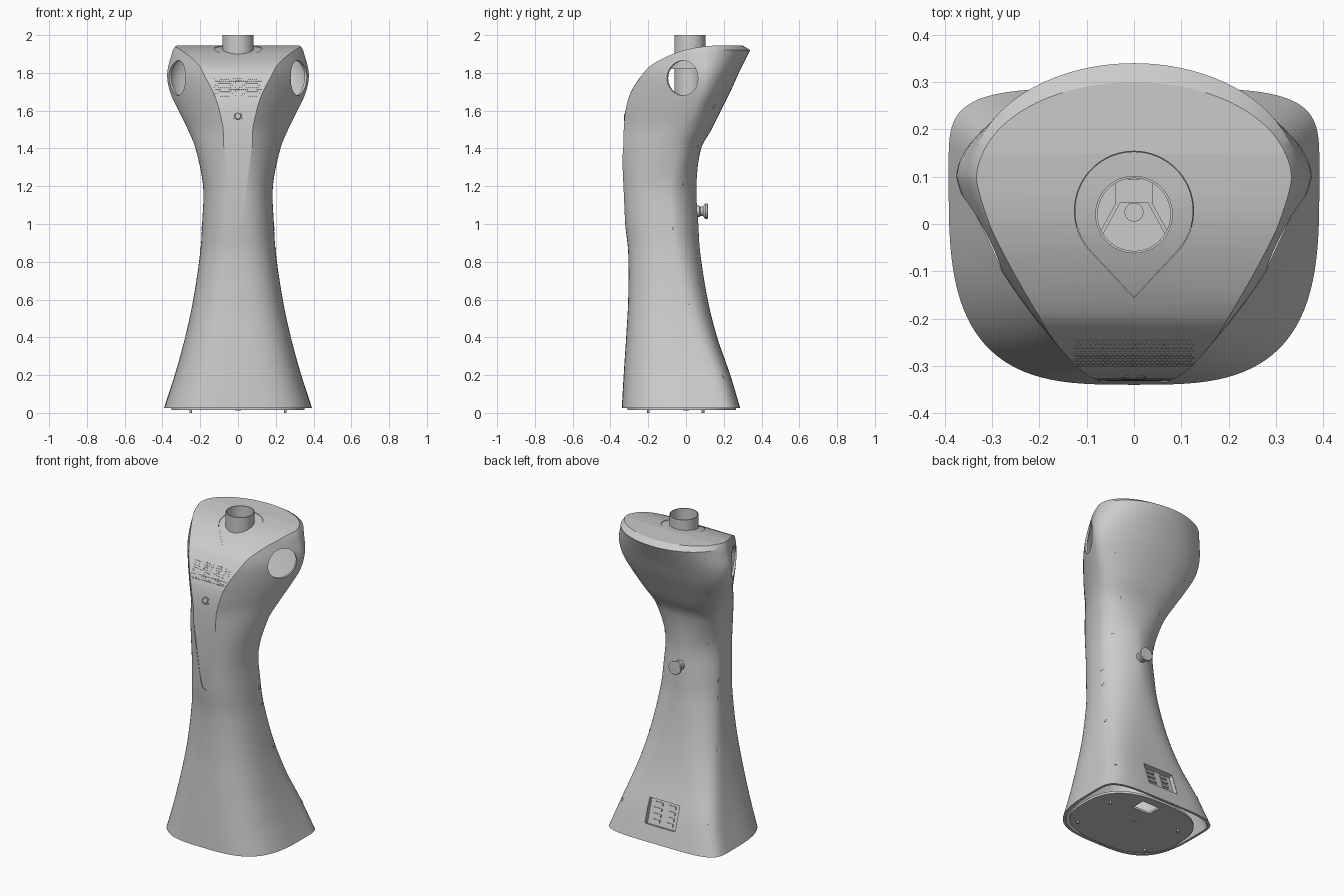
import bpy, bmesh, math
from mathutils import Vector, Matrix

if "Cube" in bpy.data.objects:
    bpy.data.objects.remove(bpy.data.objects["Cube"])

GREY = bpy.data.materials.new("shell grey")
GREY.use_nodes = True
GREY.diffuse_color = (.6, .6, .6, 1)
GREY.node_tree.nodes["Principled BSDF"].inputs["Base Color"].default_value = (.6, .6, .6, 1)


def finish(name, bm):
    bmesh.ops.recalc_face_normals(bm, faces=bm.faces)
    mesh = bpy.data.meshes.new(name)
    bm.to_mesh(mesh)
    bm.free()
    mesh.materials.append(GREY)
    ob = bpy.data.objects.new(name, mesh)
    bpy.context.collection.objects.link(ob)
    return ob


def skin(name, rings):
    """Bridge a list of closed point rings and cap both ends."""
    bm = bmesh.new()
    rows = [[bm.verts.new(p) for p in ring] for ring in rings]
    n = len(rows[0])
    for a, b in zip(rows, rows[1:]):
        for i in range(n):
            j = (i + 1) % n
            bm.faces.new((a[i], a[j], b[j], b[i]))
    bm.faces.new(rows[0])
    bm.faces.new(rows[-1])
    return finish(name, bm)


def revolve(name, profile, matrix, sides=48):
    turn = [math.tau * i / sides for i in range(sides)]
    return skin(name, [[matrix @ Vector((r * math.cos(t), r * math.sin(t), h)) for t in turn]
                       for r, h in profile])


def box(name, size, matrix):
    bm = bmesh.new()
    bmesh.ops.create_cube(bm, size=1, matrix=matrix @ Matrix.Diagonal((*size, 1)))
    return finish(name, bm)


def combine(ob, cutter, operation="DIFFERENCE"):
    mod = ob.modifiers.new("cut", "BOOLEAN")
    mod.operation, mod.object, mod.solver = operation, cutter, "EXACT"
    bpy.context.view_layer.objects.active = ob
    bpy.ops.object.modifier_apply(modifier=mod.name)
    bpy.data.objects.remove(cutter)


def smooth(ob, angle=30):
    bpy.ops.object.select_all(action="DESELECT")
    ob.select_set(True)
    bpy.context.view_layer.objects.active = ob
    bpy.ops.object.shade_smooth_by_angle(angle=math.radians(angle))


# Body sections: height, half width, front y, widest y, back y, front and back roundness
LEVELS = [
    (.025, .392, -.34, .1, .287, 3.2, 4.5), (.2, .335, -.33, .05, .235, 3, 4.5),
    (.4, .28, -.317, 0, .165, 2.8, 3.5), (.6, .237, -.306, -.03, .115, 2.6, 2.6),
    (.85, .2, -.306, -.06, .075, 2.4, 2), (1, .19, -.322, -.07, .065, 2.3, 1.75),
    (1.2, .185, -.337, -.08, .055, 2.2, 1.75), (1.4, .225, -.361, -.05, .08, 1.7, 2.3),
    (1.5, .265, -.375, 0, .135, 1.45, 2.4), (1.6, .315, -.39, .05, .185, 1.35, 2.2),
    (1.7, .36, -.395, .09, .235, 1.3, 2), (1.8, .375, -.38, .1, .28, 1.3, 2),
    (1.92, .345, -.32, .1, .34, 1.35, 2), (1.97, .315, -.28, .1, .26, 1.4, 2)]


def level(z):
    """Section values at any height, by a smooth curve through LEVELS."""
    k = max(i for i in range(len(LEVELS) - 1) if i == 0 or LEVELS[i][0] <= z)
    a, b = LEVELS[k], LEVELS[k + 1]
    p, q = LEVELS[max(k - 1, 0)], LEVELS[min(k + 2, len(LEVELS) - 2)]
    h = b[0] - a[0]
    t = (z - a[0]) / h
    if k >= len(LEVELS) - 2 or t < 0:
        return [u + (v - u) * t for u, v in zip(a, b)][1:]
    out = []
    for i in range(1, len(a)):
        m0 = (b[i] - p[i]) / (b[0] - p[0]) * h
        m1 = (q[i] - a[i]) / (q[0] - a[0]) * h
        out.append((2 * t**3 - 3 * t**2 + 1) * a[i] + (t**3 - 2 * t**2 + t) * m0
                   + (3 * t**2 - 2 * t**3) * b[i] + (t**3 - t**2) * m1)
    return out


def superellipse(w, yf, yw, yb, nf, nb, z, sides=112):
    ring = []
    for i in range(sides):
        t = math.tau * i / sides
        c, s = math.cos(t), math.sin(t)
        n, reach = (nb, yb - yw) if s > 0 else (nf, yw - yf)
        ring.append((math.copysign(abs(c) ** (2 / n), c) * w,
                     yw + math.copysign(abs(s) ** (2 / n), s) * reach, z))
    return ring


def section(z, inset=0):
    w, yf, yw, yb, nf, nb = level(z)
    return superellipse(w - inset, yf + inset, yw, yb - inset, nf, nb, z)


def side_x(y, z):
    w, yf, yw, yb, nf, nb = level(z)
    n, reach = (nb, yb - yw) if y > yw else (nf, yw - yf)
    return w * max(0, 1 - abs((y - yw) / reach) ** n) ** (1 / n)


# Front panel and top: one arch profile (y, z)
KEYS = [(-.317, 1), (-.329, 1.2), (-.331, 1.45), (-.32, 1.6), (-.29, 1.7), (-.225, 1.8),
        (-.17, 1.85), (-.07, 1.9), (.03, 1.93), (.15, 1.945)]
ARCH = []
for k in range(len(KEYS) - 1):
    p0, p1, p2, p3 = (Vector(KEYS[min(max(k + o, 0), len(KEYS) - 1)]) for o in (-1, 0, 1, 2))
    for t in (0, .25, .5, .75):
        ARCH.append(p1 + (p2 - p0) * t / 2 + (p0 * 2 - p1 * 5 + p2 * 4 - p3) * t * t / 2
                    + (p1 * 3 - p0 - p2 * 3 + p3) * t**3 / 2)
ARCH.append(Vector(KEYS[-1]))


def arch_prism(inset=0):
    outline = [(-.6, -.2), (-.6, .9), *ARCH, (.6, 1.945), (.6, -.2)]
    return skin("arch_cutter", [[(x, y + inset, z - inset) for y, z in outline] for x in (-.6, .6)])


def on_panel(z):
    """Point and outward normal on the front panel's centre line."""
    for a, b in zip(ARCH, ARCH[1:]):
        if a.y <= z <= b.y:
            f = (z - a.y) / (b.y - a.y)
            return a.x + (b.x - a.x) * f, Vector((0, a.y - b.y, b.x - a.x)).normalized()


def facing(point, normal):
    return Matrix.Translation(point) @ Vector(normal).to_track_quat("Z", "Y").to_matrix().to_4x4()


# Hollow body shell, with the tapering front panel cut slightly into it
heights = [.025 + (1.92 - .025) * i / 70 for i in range(71)] + [1.945, 1.97]
body = skin("body_shell", [section(z) for z in heights])
right = [(.012, 1.012), (.022, 1.025), (.029, 1.05), (.036, 1.1), (.047, 1.2), (.059, 1.3),
         (.072, 1.4), (.11, 1.5), (.2, 1.6), (.55, 1.75), (.55, 2.1)]
outline = right + [(-x, z) for x, z in reversed(right)]
panel = skin("panel_cutter", [[(x, y, z) for x, z in outline] for y in (-.7, .55)])
combine(panel, arch_prism())
combine(body, panel)
WALL = .015
cavity = skin("cavity", [section(z, WALL) for z in [-.02] + heights])
combine(cavity, arch_prism(WALL), "INTERSECT")
combine(body, cavity)

# Round side windows
for s in (1, -1):
    combine(body, revolve("window_cutter", [(.092, -.08), (.092, .15)],
                          facing((s * .323, -.02, 1.773), (s * .84, -.54, 0))))


# Teardrop cap around the neck, set slightly below the top
def drop_prism(name, grow, low):
    r, cy, tip = .125 + grow, .028, -.155 - grow * 1.5
    swing = math.acos(r / (cy - tip))
    lo, hi = swing - math.pi / 2, math.pi * 1.5 - swing
    arc = [lo + (hi - lo) * i / 48 for i in range(49)]
    drop = [(r * math.cos(t), cy + r * math.sin(t)) for t in arc] + [(0, tip)]
    return skin(name, [[(x, y, z) for x, y in drop] for z in (low, 2.05)])


combine(body, drop_prism("drop_cutter", .001, 1.78))
NECK = Matrix.Translation((0, .02, 0))
cap = drop_prism("neck_cap", 0, 1.82)
combine(cap, arch_prism(.002), "INTERSECT")
combine(cap, revolve("neck_cutter", [(.078, 1.5), (.078, 2.1)], NECK))
smooth(cap)

# Neck tube with a floor and fittings inside
smooth(revolve("neck_tube", [(.082, 1.6), (.082, 2), (.077, 2), (.077, 1.62), (.001, 1.62)], NECK))
box("neck_bracket", (.08, .05, .02), Matrix.Translation((0, .07, 1.63)))
revolve("cable_hub", [(.02, 1.62), (.02, 1.66)], NECK @ Matrix.Translation((0, .005, 0)))
for s in (1, -1):
    box("neck_rib", (.008, .08, .02), NECK @ Matrix.Translation((s * .05, -.005, 1.63))
        @ Matrix.Rotation(s * .5, 4, "Z"))

# Speaker grille of small dots
bm = bmesh.new()
for row in range(9):
    z = 1.68 + row * .0112
    y, normal = on_panel(z)
    for col in range(24):
        x = (col - 11.5 + (row % 2) * .5 - .25) * .0104
        bmesh.ops.create_cone(bm, cap_ends=True, segments=8, radius1=.0042, radius2=.0042,
                              depth=.003, matrix=facing((x, y, z), normal))
finish("speaker_grille", bm)

# Round front sensor, almost flush
y, normal = on_panel(1.57)
smooth(revolve("front_sensor", [(.026, -.01), (.026, .002), (.021, .002), (.02, -.001), (.018, -.001),
                                (.014, .003), (.001, .005)], facing((0, y, 1.57), normal)))

# Back knob
smooth(revolve("back_knob", [(.03, -.02), (.03, .012), (.024, .016), (.026, .03), (.041, .042),
                             (.041, .054), (.036, .057)], facing((0, .06, 1.067), (0, 1, 0))))

# Recessed socket panel low on the back
tilt = facing((0, level(.195)[3], .195), (0, .95, .3))
combine(body, box("socket_cutter", (.21, .155, .08), tilt))
smooth(body, 25)
recess = box("socket_recess", (.22, .165, .05), tilt @ Matrix.Translation((0, 0, -.03)))
combine(recess, box("recess_cutter", (.208, .153, .06), tilt @ Matrix.Translation((0, 0, .003))))
for i in range(4):
    for s, size in ((1, .045), (-1, .055)):
        box("socket", (size, .018, .008),
            tilt @ Matrix.Translation((s * .048, (i - 1.5) * .034, -.024)))

# Base plate, hub and feet
plate = skin("base_plate", [superellipse(.353, -.31, -.02, .265, 2.6, 2.6, z) for z in (.016, .03)])
combine(plate, box("hatch_cutter", (.12, .09, .1), Matrix.Translation((.05, .165, .02))))
revolve("base_hub", [(.015, .012), (.015, .02)], Matrix.Identity(4))
for x in (-.25, .25):
    for y in (-.2, .09):
        revolve("foot", [(.007, 0), (.007, .018)], Matrix.Translation((x, y, 0)), 16)

# Fastener dots down both flanks
FASTENERS = [(-.01, 1.21), (-.06, .975), (-.045, .87), (.02, .585), (.2, .195), (.08, 1.41), (.15, 1.62)]
for y, z in FASTENERS:
    e = .004
    y = min(y, level(z)[3] - .02)
    x = side_x(y, z)
    slope_y = (side_x(y + e, z) - side_x(y - e, z)) / (2 * e)
    slope_z = (side_x(y, z + e) - side_x(y, z - e)) / (2 * e)
    for s in (1, -1):
        revolve("fastener", [(.011, -.004), (.011, .002)],
                facing((s * x, y, z), (s, -slope_y, -slope_z)), 16)
